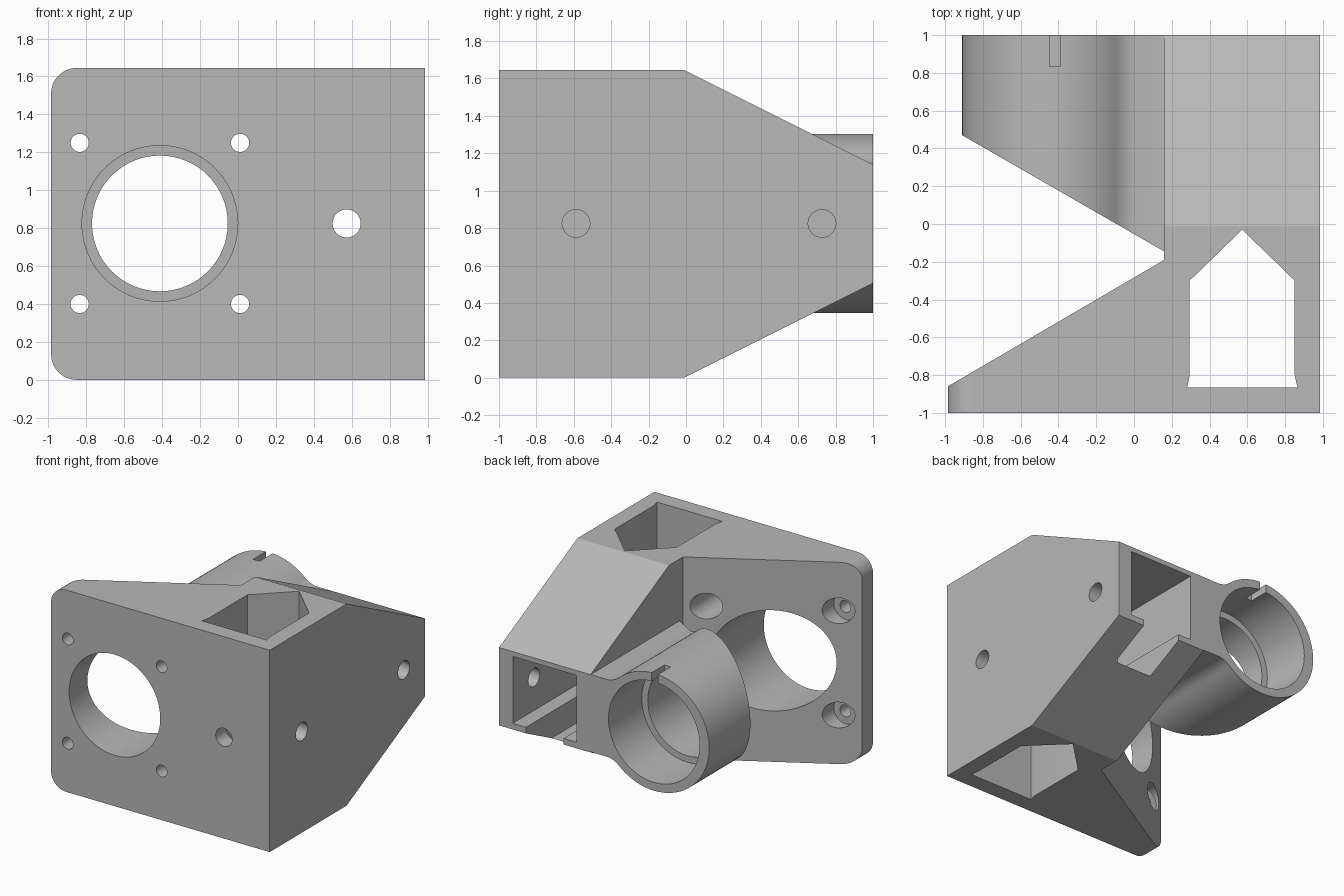
import bpy
import bmesh
from math import sin, cos, pi, sqrt, atan2, radians

if "Cube" in bpy.data.objects:
    bpy.data.objects.remove(bpy.data.objects["Cube"], do_unlink=True)

HEIGHT = 1.645
MID_Z = 0.825          # shared height of all axes
BORE_X = -0.412        # axis of the round sleeve
ARM_X = 0.573          # axis of the hollow arm

grey = bpy.data.materials.new("light grey plastic")
grey.use_nodes = True
grey.diffuse_color = (0.48, 0.48, 0.48, 1)
grey.node_tree.nodes["Principled BSDF"].inputs["Base Color"].default_value = (0.48, 0.48, 0.48, 1)


def prism(name, points, axis, lo, hi):
    """Extrude a closed 2D outline along an axis."""
    place = {"x": lambda p, t: (t, p[0], p[1]),
             "y": lambda p, t: (p[0], t, p[1]),
             "z": lambda p, t: (p[0], p[1], t)}[axis]
    bm = bmesh.new()
    low = [bm.verts.new(place(p, lo)) for p in points]
    high = [bm.verts.new(place(p, hi)) for p in points]
    bm.faces.new(low)
    bm.faces.new(high)
    n = len(points)
    for i in range(n):
        j = (i + 1) % n
        bm.faces.new((low[i], low[j], high[j], high[i]))
    bmesh.ops.recalc_face_normals(bm, faces=bm.faces)
    mesh = bpy.data.meshes.new(name)
    bm.to_mesh(mesh)
    bm.free()
    mesh.materials.append(grey)
    obj = bpy.data.objects.new(name, mesh)
    bpy.context.collection.objects.link(obj)
    return obj


def arc(cx, cy, r, start, end, steps):
    return [(cx + r * cos(start + (end - start) * i / steps),
             cy + r * sin(start + (end - start) * i / steps)) for i in range(steps + 1)]


def circle(cx, cy, r, steps=40):
    return arc(cx, cy, r, 0, 2 * pi, steps)[:-1]


def rect(x0, x1, y0, y1):
    return [(x0, y0), (x1, y0), (x1, y1), (x0, y1)]


def combine(target, tool, operation="DIFFERENCE"):
    """Apply a boolean and remove the tool object."""
    mod = target.modifiers.new("combine", "BOOLEAN")
    mod.operation = operation
    mod.solver = "EXACT"
    mod.object = tool
    bpy.context.view_layer.objects.active = target
    bpy.ops.object.modifier_apply(modifier=mod.name)
    bpy.data.objects.remove(tool, do_unlink=True)


# Wedge-backed front plate and arm
bracket = prism("bracket", [(-0.986, -1), (0.986, -1), (0.986, 1), (0.16, 1),
                            (0.16, -0.19), (-0.986, -0.86)], "z", 0, HEIGHT)

# Rounded left corners of the plate
r = 0.135
corners = ([(1.2, -0.1), (1.2, 1.8), (0.1, 1.8), (0.1, HEIGHT)]
           + arc(-0.986 + r, HEIGHT - r, r, pi / 2, pi, 10)
           + arc(-0.986 + r, r, r, pi, 1.5 * pi, 10)
           + [(0.1, 0), (0.1, -0.1)])
combine(bracket, prism("corner_shape", corners, "y", -1.2, 1.2), "INTERSECT")

# Sloped top and bottom of the arm
for flip in (False, True):
    slope = [(-0.01, HEIGHT), (1.2, 1.04), (1.2, 2), (-0.01, 2)]
    if flip:
        slope = [(y, HEIGHT - z) for y, z in slope]
    combine(bracket, prism("slope_cutter", slope, "x", 0.05, 1.2))

# Sleeve with a filleted web joining it to the arm
R, WEB, F = 0.4785, 0.315, 0.17
fx = sqrt((R + F) ** 2 - (WEB + F) ** 2)
a = atan2(WEB + F, fx)
upper = [(0.2, WEB)] + arc(fx + BORE_X, WEB + F, F, 1.5 * pi, pi + a, 8)
lower = [(x, -z) for x, z in reversed(upper)]
shell = arc(0, 0, R, a, 2 * pi - a, 64)[1:-1]
shell = [(BORE_X + x * (1.04 if x < 0 else 1), z) for x, z in shell]
outline = [(x, z + MID_Z) for x, z in upper + shell + lower]
sleeve = prism("sleeve", outline, "y", -0.4, 1)
combine(sleeve, prism("slant_cutter", [(-1.2, 0.637), (-1.2, -0.6), (0.25, -0.6),
                                       (0.25, -0.197)], "z", -0.1, 1.8))
combine(bracket, sleeve, "UNION")

# Sleeve bore with an inner shoulder, plate opening and top notch
combine(bracket, prism("shoulder_bore", circle(BORE_X, MID_Z, 0.358, 64), "y", -0.35, 0.7))
combine(bracket, prism("rear_bore", circle(BORE_X, MID_Z, 0.411, 64), "y", 0.57, 1.2))
combine(bracket, prism("plate_opening", circle(BORE_X, MID_Z, 0.411, 64), "y", -1.2, -0.18))
combine(bracket, prism("notch", rect(-0.448, -0.39, 1.15, 1.5), "y", 0.835, 1.2))

# Four screw holes with deep recesses behind
for sx in (-1, 1):
    for sz in (-1, 1):
        x, z = BORE_X + sx * 0.423, MID_Z + sz * 0.425
        combine(bracket, prism("screw_hole", circle(x, z, 0.048, 28), "y", -1.2, -0.8))
        combine(bracket, prism("screw_recess", circle(x, z, 0.105, 36), "y", -0.86, -0.16))

# Upright pocket with a pointed rear and flared foot
half = [(0.292, -0.865), (0.278, -0.8), (0.278, -0.3)]
pocket = [(ARM_X + x, y) for x, y in half] + [(ARM_X, -0.03)]
pocket += [(ARM_X - x, y) for x, y in reversed(half)]
combine(bracket, prism("upright_pocket", pocket, "z", -0.2, 1.9))

# Rear channel with a groove that breaks through the lower slope
combine(bracket, prism("rear_channel", rect(0.287, 0.862, 0.555, 1.1), "y", 0.15, 1.2))
combine(bracket, prism("groove", rect(0.403, 0.743, 0.34, 0.7), "y", 0.15, 1.2))

# Front and side fixing holes
combine(bracket, prism("front_hole", circle(ARM_X, MID_Z, 0.074), "y", -1.2, 0.3))
for y in (-0.588, 0.727):
    combine(bracket, prism("side_hole", circle(y, MID_Z, 0.074), "x", 0.7, 1.2))

bpy.ops.object.select_all(action="DESELECT")
bracket.select_set(True)
bpy.context.view_layer.objects.active = bracket
bpy.ops.object.shade_smooth_by_angle(angle=radians(20))
